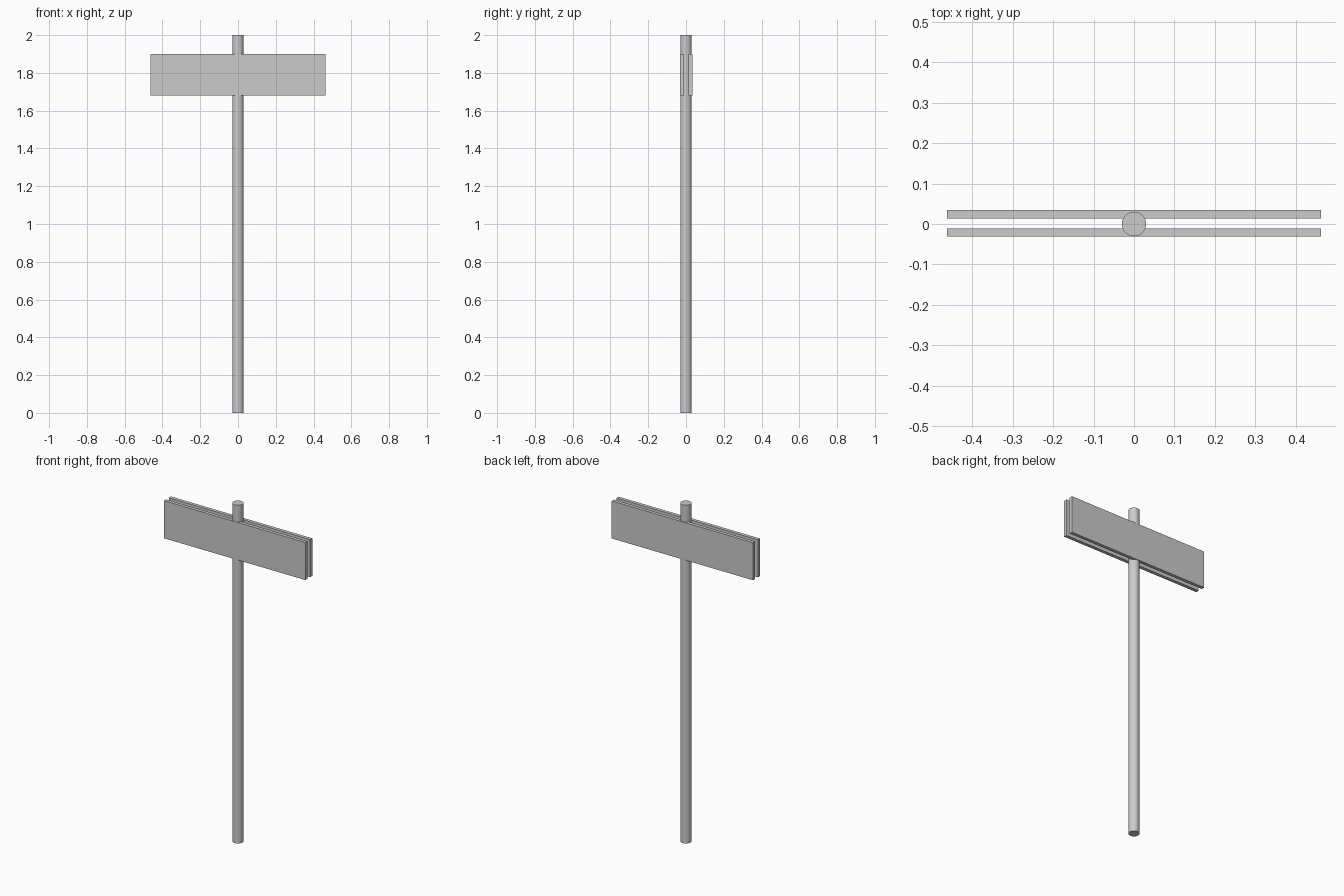
import bpy

if "Cube" in bpy.data.objects:
    bpy.data.objects.remove(bpy.data.objects["Cube"])

# Round pole
bpy.ops.mesh.primitive_cylinder_add(vertices=32, radius=0.03, depth=2.0, location=(0, 0, 1.0))
pole = bpy.context.object
pole.name = "pole"
bpy.ops.object.shade_smooth_by_angle()


def board(name, y):
    bpy.ops.mesh.primitive_cube_add(size=1, location=(0, y, 1.79))
    ob = bpy.context.object
    ob.name = name
    ob.scale = (0.924, 0.02, 0.222)
    bpy.ops.object.transform_apply(location=False, rotation=False, scale=True)


# Sign boards on both sides of the pole
board("front_board", -0.021)
board("back_board", 0.024)
